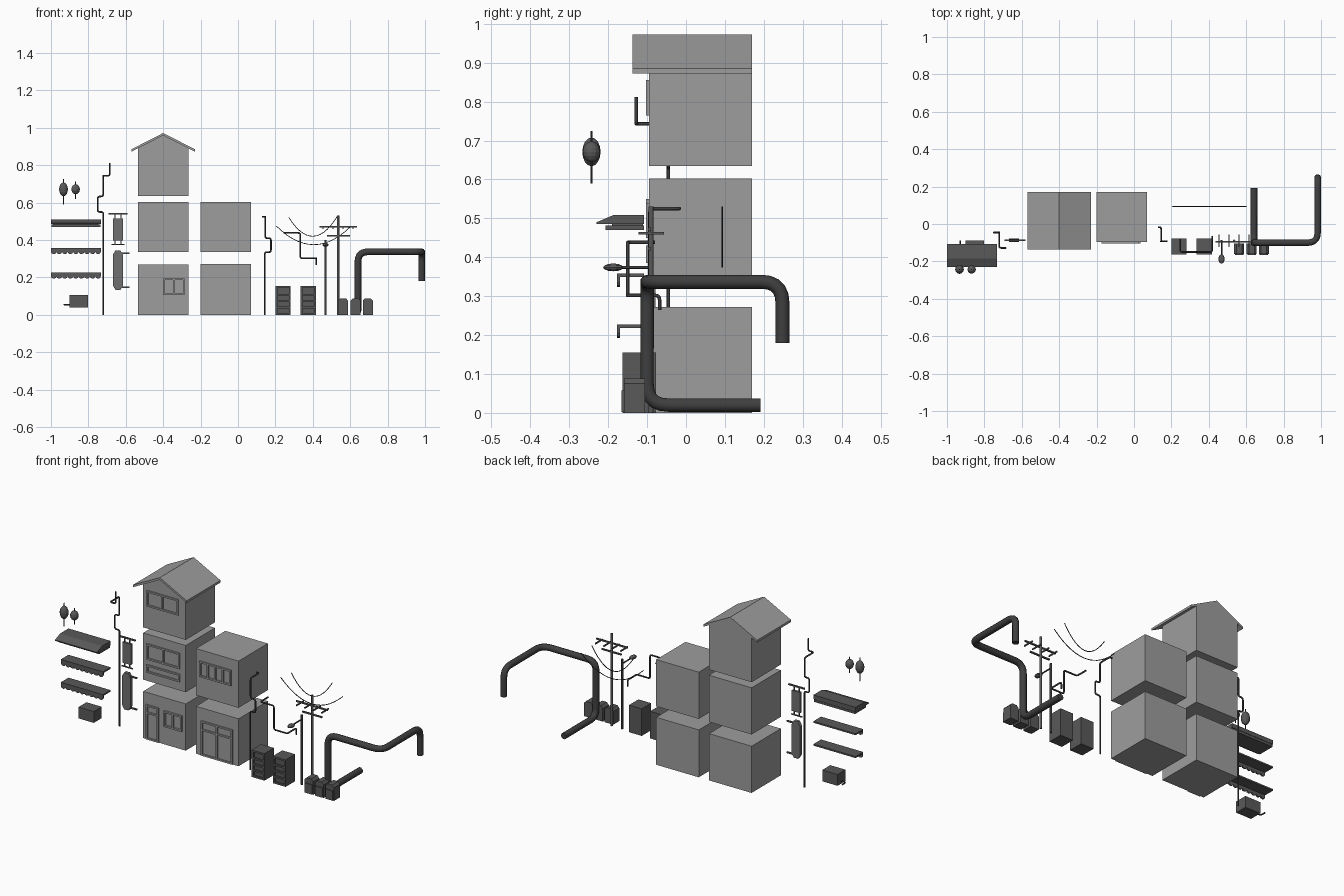
import bpy, bmesh, math
from mathutils import Vector

if "Cube" in bpy.data.objects:
    bpy.data.objects.remove(bpy.data.objects["Cube"])


def grey(name, v):
    m = bpy.data.materials.new(name)
    m.diffuse_color = (v, v, v, 1)
    m.use_nodes = True
    m.node_tree.nodes["Principled BSDF"].inputs["Base Color"].default_value = m.diffuse_color
    return m


WALL, DARK, PIPE = grey("wall_grey", .34), grey("prop_dark", .10), grey("pipe_dark", .05)
SIGN = grey("sign_grey", .16)


def mesh_obj(name, bm, mat):
    bmesh.ops.recalc_face_normals(bm, faces=bm.faces)
    me = bpy.data.meshes.new(name)
    bm.to_mesh(me)
    bm.free()
    me.materials.append(mat)
    ob = bpy.data.objects.new(name, me)
    bpy.context.collection.objects.link(ob)
    return ob


def boxes(name, items, mat=DARK):
    """One object from boxes given as (x0, x1, y0, y1, z0, z1)."""
    bm = bmesh.new()
    for x0, x1, y0, y1, z0, z1 in items:
        vs = bmesh.ops.create_cube(bm, size=1)['verts']
        for v in vs:
            v.co = ((x0 + x1) / 2 + v.co.x * (x1 - x0), (y0 + y1) / 2 + v.co.y * (y1 - y0),
                    (z0 + z1) / 2 + v.co.z * (z1 - z0))
    return mesh_obj(name, bm, mat)


def prism(name, pts, axis, a, b, mat=DARK):
    """Extrude a profile: axis 'x' takes (y, z) points, axis 'y' takes (x, z)."""
    bm = bmesh.new()
    put = (lambda p, t: (t, p[0], p[1])) if axis == 'x' else (lambda p, t: (p[0], t, p[1]))
    f = bm.faces.new([bm.verts.new(put(p, a)) for p in pts])
    ext = bmesh.ops.extrude_face_region(bm, geom=[f])['geom']
    d = Vector(put((0, 0), b - a))
    bmesh.ops.translate(bm, vec=d, verts=[v for v in ext if isinstance(v, bmesh.types.BMVert)])
    return mesh_obj(name, bm, mat)


def ellipsoid(name, c, r, u, v_seg, mat=DARK):
    bm = bmesh.new()
    bmesh.ops.create_uvsphere(bm, u_segments=u, v_segments=v_seg, radius=1)
    for v in bm.verts:
        v.co = Vector(c) + Vector(p * q for p, q in zip(v.co, r))
    return mesh_obj(name, bm, mat)


def tube(name, pts, r, fillet=0.012, res=2, mat=PIPE):
    """Round pipe along a path with rounded corners."""
    P = [Vector(p) for p in pts]
    path = [P[0]]
    for a, b, c in zip(P, P[1:], P[2:]):
        if fillet == 0:
            path.append(b)
            continue
        s = b + (a - b).normalized() * min(fillet, (a - b).length * .45)
        e = b + (c - b).normalized() * min(fillet, (c - b).length * .45)
        for i in range(6):
            t = i / 5
            path.append(s * (1 - t) ** 2 + b * 2 * t * (1 - t) + e * t * t)
    path.append(P[-1])
    cu = bpy.data.curves.new(name, 'CURVE')
    cu.dimensions = '3D'
    sp = cu.splines.new('POLY')
    sp.points.add(len(path) - 1)
    for q, p in zip(sp.points, path):
        q.co = (*p, 1)
    cu.bevel_depth, cu.bevel_resolution, cu.use_fill_caps = r, res, True
    cu.materials.append(mat)
    ob = bpy.data.objects.new(name, cu)
    bpy.context.collection.objects.link(ob)
    bpy.ops.object.select_all(action='DESELECT')
    ob.select_set(True)
    bpy.context.view_layer.objects.active = ob
    bpy.ops.object.convert(target='MESH')
    return bpy.context.object


def frame(name, x0, x1, z0, z1, cols=1, rows=(), y=-.095, d=.008, t=.009, mat=WALL):
    """Raised frame with evenly spaced mullions and optional rails."""
    items = [(x0, x1, y - d, y + .004, z, z + t) for z in (z0, z1 - t, *rows)]
    for i in range(cols + 1):
        x = x0 + (x1 - x0 - t) * i / cols
        items.append((x, x + t, y - d, y + .004, z0 + t, z1 - t))
    return boxes(name, items, mat)


# Building storeys
F, B = -.095, .17
for n, (x, z0, z1) in enumerate([(-.4, 0, .268), (-.4, .335, .603), (-.065, 0, .272), (-.065, .335, .603)]):
    boxes(f"storey_{n + 1}", [(x - .135, x + .135, F, B, z0, z1)], WALL)
prism("attic_storey", [(-.535, .635), (-.265, .635), (-.265, .89), (-.4, .959), (-.535, .89)], 'y', F, B, WALL)
prism("gable_roof", [(-.57, .872), (-.4, .959), (-.23, .872), (-.23, .885), (-.4, .972), (-.57, .885)],
      'y', -.137, B, WALL)

# Windows and doors
frame("attic_window", -.51, -.31, .765, .855, 2)
frame("middle_window", -.51, -.30, .46, .55, 2)
frame("middle_panel", -.51, -.30, .385, .43, 1)
frame("ground_window", -.40, -.285, .105, .195, 2, d=.011)
frame("ground_door", -.515, -.435, .002, .2, 1, (.15,))
frame("side_window", -.175, .025, .45, .54, 4)
frame("double_door", -.165, .035, .002, .2, 2, (.145,))

# Tiled awning
prism("awning_roof", [(-.23, .485), (-.23, .49), (-.185, .509), (-.108, .509), (-.108, .485)], 'x', -1, -.733)
boxes("awning_base", [(-.997, -.736, -.207, -.108, .47, .482), (-.99, -.745, -.19, -.11, .48, .49)])

# Scalloped awnings
N = 9
for k, z in enumerate((.355, .224)):
    y0 = -.177
    boxes(f"canopy_{k + 1}", [(-1, -.733, y0, -.108, z - .006, z + .003)])
    w, pts = .267 / N, [(-.733, z), (-1, z)]
    for i in range(N):
        for j in range(5):
            a = math.pi * j / 4
            pts.append((-1 + w * (i + .5 - .5 * math.cos(a)), z - .018 - .013 * math.sin(a)))
    pts = [p for i, p in enumerate(pts) if i == 0 or (Vector(p) - Vector(pts[i - 1])).length > 1e-5]
    prism(f"canopy_fringe_{k + 1}", pts, 'y', y0, y0 + .008)

# Paper lanterns
for k, (x, zc, h, r, z0, z1) in enumerate([(-.933, .671, .037, .0235, .59, .725), (-.868, .671, .027, .0225, .62, .712)]):
    ellipsoid(f"lantern_{k + 1}", (x, -.243, zc), (r, r, h), 12, 8)
    tube(f"lantern_cord_{k + 1}", [(x, -.243, z0), (x, -.243, z1)], .0022)

# Air conditioner
boxes("air_conditioner", [(-.9, -.803, -.16, -.088, .04, .105)])
tube("air_conditioner_hose", [(-.89, -.12, .055), (-.93, -.12, .055), (-.93, -.088, .055)], .004)

# Hanging sign and capsule sign
sy = -.087
boxes("hanging_sign", [(-.668, -.614, sy - .007, sy + .007, .397, .515)], SIGN)
boxes("hanging_sign_frame", [(-.692, -.59, sy - .004, sy + .004, .537, .545),
                             (-.675, -.607, sy - .003, sy + .003, .372, .378)] +
      [(x - .003, x + .003, sy - .003, sy + .003, .375, .54) for x in (-.657, -.625)])
prism("capsule_sign", [(-.668, .155), (-.655, .133), (-.629, .133), (-.616, .155), (-.616, .323),
                       (-.629, .345), (-.655, .345), (-.668, .323)], 'y', sy - .009, sy + .009, SIGN)
boxes("capsule_sign_brackets", [(-.625, -.58, sy - .004, sy + .004, z - .004, z + .004) for z in (.148, .328)])

# Thin wall pipes
tube("wall_pipe_left", [(-.72, -.045, 0), (-.72, -.045, .55), (-.75, -.045, .55), (-.75, -.045, .633),
                        (-.721, -.045, .633), (-.721, -.045, .743), (-.721, -.128, .743),
                        (-.686, -.128, .743), (-.686, -.128, .812)], .0045)
tube("wall_pipe_middle", [(.128, -.017, .525), (.145, -.017, .525), (.145, -.093, .525), (.145, -.093, .41),
                          (.176, -.093, .41), (.176, -.093, .335), (.143, -.093, .335), (.143, -.093, 0)], .0045)
tube("wall_pipe_right", [(.247, -.08, .438), (.247, -.15, .438), (.333, -.15, .438), (.333, -.15, .302),
                         (.418, -.15, .302), (.418, -.068, .302), (.418, -.068, .265)], .0045)

# Sagging wires
for k, (x0, x1, z0, z1, low) in enumerate([(.272, .533, .52, .53, .42), (.205, .6, .475, .47, .375)]):
    pts = []
    for i in range(15):
        t = i / 14
        pts.append((x0 + (x1 - x0) * t, .093, z0 + (z1 - z0) * t - ((z0 + z1) / 2 - low) * 4 * t * (1 - t)))
    tube(f"wire_{k + 1}", pts, .0022, 0, 1)

# Utility pole with cross arms
tube("utility_pole", [(.535, -.09, 0), (.535, -.09, .53)], .007, mat=DARK)
arms = [(.475, .6, -.098, -.09, .418, .426), (.435, .635, -.098, -.09, .468, .476)]
for x in (.455, .508, .562, .615):
    arms.append((x - .003, x + .003, -.122, -.057, .458, .465))
    arms.append((x - .003, x + .003, -.097, -.091, .462, .476))
boxes("cross_arms", arms)

# Street lamp
tube("lamp_post", [(.468, -.09, 0), (.468, -.09, .4)], .006)
tube("lamp_arm", [(.468, -.09, .374), (.468, -.165, .374)], .004)
ellipsoid("lamp_head", (.468, -.187, .374), (.017, .026, .01), 10, 6)

# Vending cabinets with recessed shelf rows
for k, x in enumerate((.201, .335)):
    boxes(f"vending_cabinet_{k + 1}", [(x, x + .081, -.153, -.077, 0, .155)])
    frame(f"vending_front_{k + 1}", x, x + .081, 0, .155, 1, [.034 * i for i in range(1, 4)],
          y=-.153, d=.01, t=.01, mat=DARK)

# Trash bins with chamfered lids
for k, x in enumerate((.535, .602, .667)):
    w = .054
    prism(f"trash_bin_{k + 1}", [(x, 0), (x + w, 0), (x + w, .075), (x + w - .012, .088), (x + .012, .088),
                                 (x, .075)], 'y', -.16, -.105)
    boxes(f"trash_bin_panel_{k + 1}", [(x + .004, x + w - .004, -.166, -.155, .002, .057)])

# Large industrial pipe
big = tube("large_pipe", [(.641, .192, .02), (.641, -.1, .02), (.641, -.1, .337), (.982, -.1, .337),
                          (.982, .248, .337), (.982, .248, .18)], .018, .055, 3)
big.data.shade_flat()
